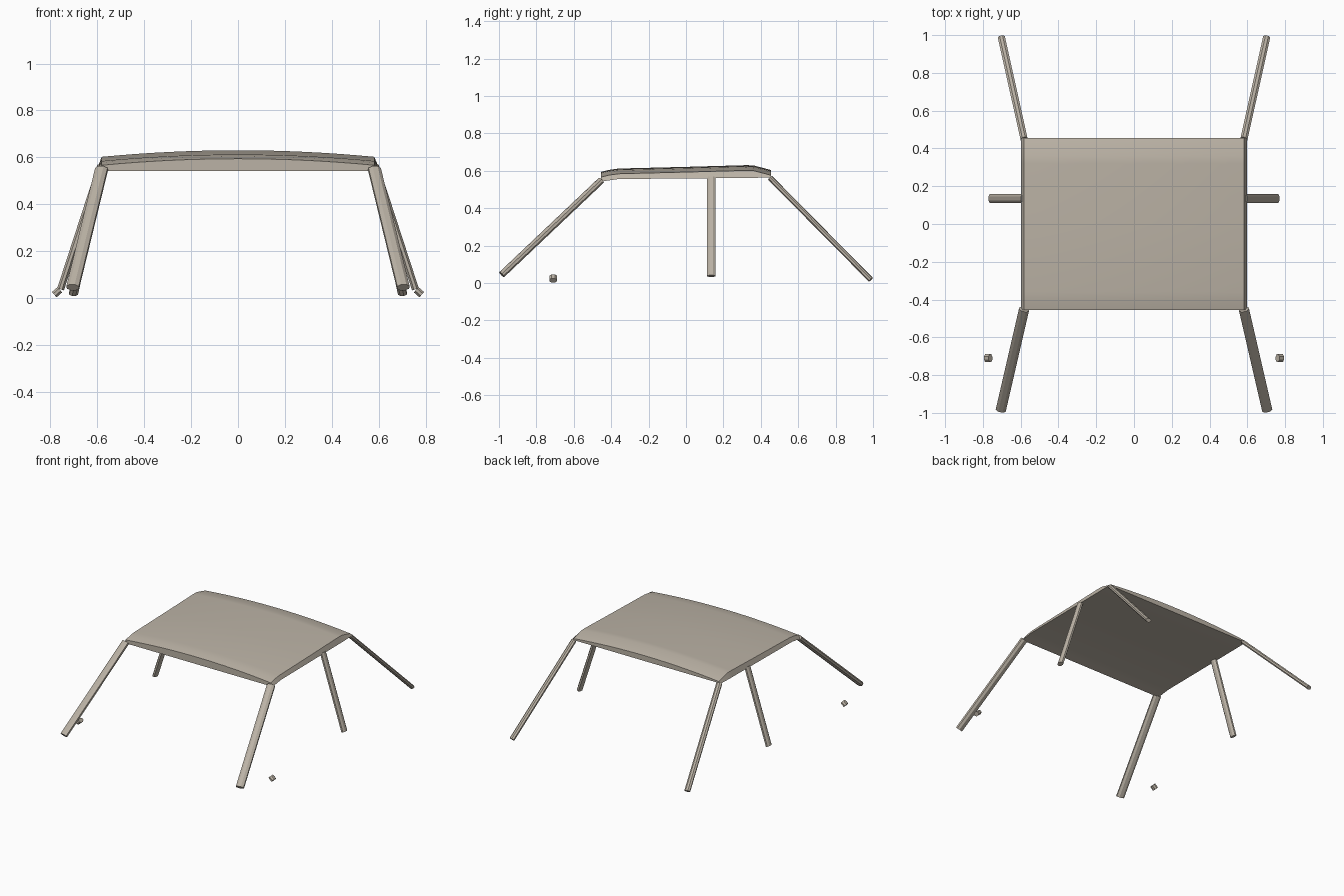
import bpy
import math
from mathutils import Vector

cube = bpy.data.objects.get("Cube")
if cube:
    bpy.data.objects.remove(cube, do_unlink=True)

fabric = bpy.data.materials.new("warm_grey")
fabric.use_nodes = True
fabric.diffuse_color = (0.50, 0.45, 0.38, 1)
fabric.node_tree.nodes["Principled BSDF"].inputs["Base Color"].default_value = (0.50, 0.45, 0.38, 1)


def add_mesh(name, verts, faces):
    mesh = bpy.data.meshes.new(name)
    mesh.from_pydata(verts, [], faces)
    mesh.materials.append(fabric)
    obj = bpy.data.objects.new(name, mesh)
    bpy.context.collection.objects.link(obj)
    bpy.ops.object.select_all(action='DESELECT')
    obj.select_set(True)
    bpy.context.view_layer.objects.active = obj
    bpy.ops.object.mode_set(mode='EDIT')
    bpy.ops.mesh.select_all(action='SELECT')
    bpy.ops.mesh.normals_make_consistent(inside=False)
    bpy.ops.object.mode_set(mode='OBJECT')
    bpy.ops.object.shade_smooth_by_angle(angle=math.radians(30))
    return obj


def pole(name, start, end, width, depth, sides=8):
    """Flattened prism between two points, its wide side kept level."""
    a, b = Vector(start), Vector(end)
    axis = (b - a).normalized()
    across = axis.cross(Vector((0, 0, 1))).normalized()
    up = axis.cross(across)
    scale = 1 / math.cos(math.pi / sides)
    verts = []
    for p in (a, b):
        for i in range(sides):
            t = 2 * math.pi * (i + 0.5) / sides
            verts.append(p + across * math.cos(t) * width / 2 * scale
                         + up * math.sin(t) * depth / 2 * scale)
    faces = [(i, (i + 1) % sides, sides + (i + 1) % sides, sides + i) for i in range(sides)]
    faces += [tuple(range(sides)), tuple(range(sides, 2 * sides))]
    return add_mesh(name, verts, faces)


# Canopy: arched sections (y, crown height, underside height) lofted front to back
sections = [(-0.455, 0.594, 0.542), (-0.41, 0.605, 0.549), (-0.36, 0.612, 0.556),
            (0.0, 0.621, 0.559), (0.32, 0.630, 0.562), (0.36, 0.629, 0.562),
            (0.455, 0.604, 0.565)]
steps = 16
verts, faces = [], []
for y, crown, base in sections:
    verts.append((-0.597, y, base))
    for i in range(steps + 1):
        u = 2 * i / steps - 1
        verts.append((0.582 * u, y, max(crown - 0.028 * u * u, base + 0.01)))
    verts.append((0.597, y, base))
ring = steps + 3
for r in range(len(sections) - 1):
    for i in range(ring):
        j = (i + 1) % ring
        faces.append((r * ring + i, r * ring + j, (r + 1) * ring + j, (r + 1) * ring + i))
faces.append(tuple(range(ring)))
faces.append(tuple(range(len(verts) - ring, len(verts))))
add_mesh("canopy", verts, faces)

# Legs and small ground pegs on both sides
for side, s in (("left", 1), ("right", -1)):
    pole("front_leg_" + side, (s * 0.582, -0.452, 0.55), (s * 0.705, -0.985, 0.045), 0.054, 0.034)
    pole("back_leg_" + side, (s * 0.582, 0.45, 0.562), (s * 0.702, 0.988, 0.018), 0.038, 0.027)
    pole("middle_leg_" + side, (s * 0.585, 0.135, 0.565), (s * 0.757, 0.135, 0.037), 0.048, 0.030)
    pole("ground_peg_" + side, (s * 0.760, -0.71, 0.035), (s * 0.784, -0.71, 0.014), 0.042, 0.030)
